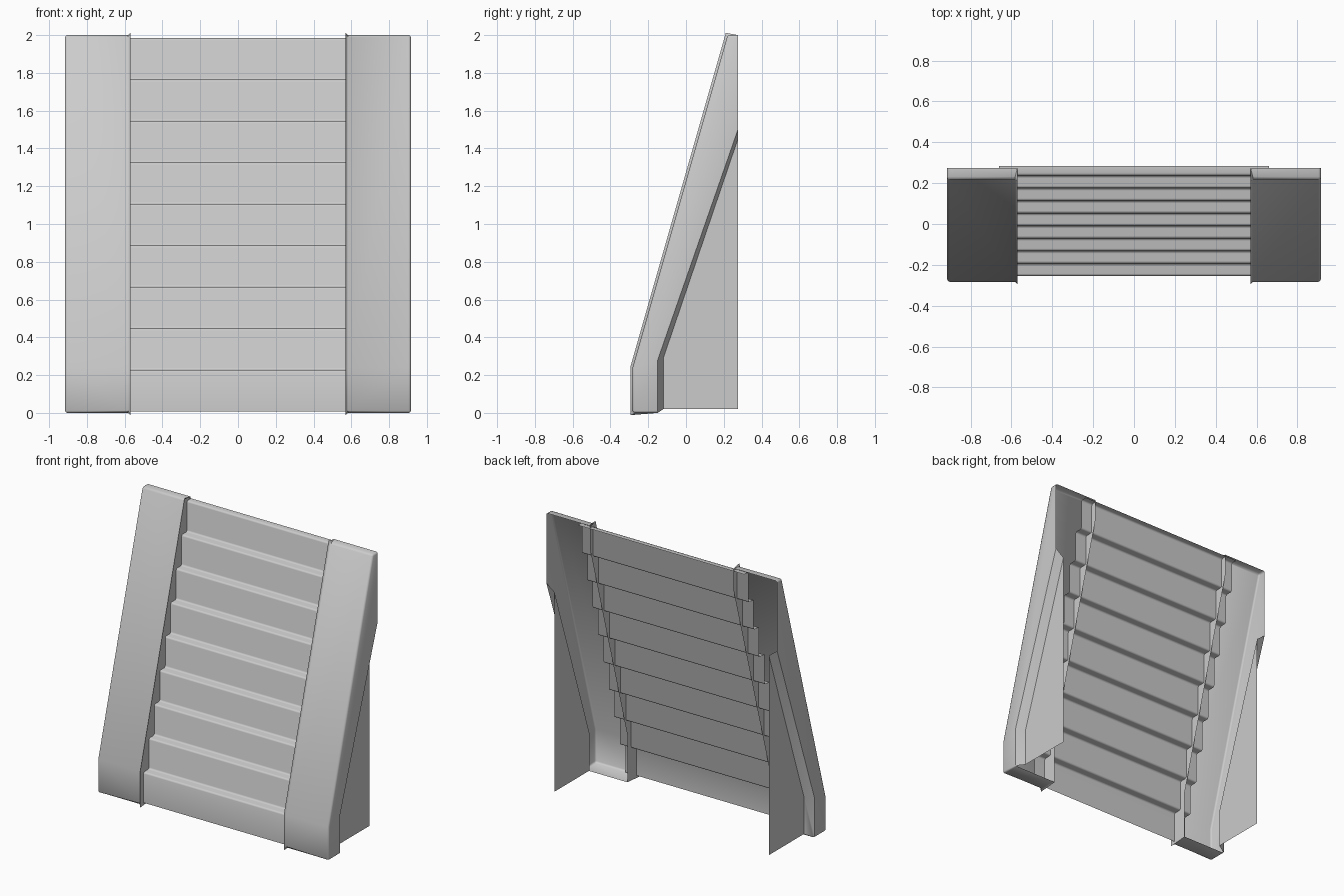
import bpy, bmesh, math

if "Cube" in bpy.data.objects:
    bpy.data.objects.remove(bpy.data.objects["Cube"])

X_IN, X_OUT, X_PANEL = 0.57, 0.915, 0.85


def finish(bm, name, mirror=False):
    bmesh.ops.recalc_face_normals(bm, faces=bm.faces)
    mesh = bpy.data.meshes.new(name)
    bm.to_mesh(mesh)
    bm.free()
    ob = bpy.data.objects.new(name, mesh)
    bpy.context.collection.objects.link(ob)
    bpy.ops.object.select_all(action='DESELECT')
    ob.select_set(True)
    bpy.context.view_layer.objects.active = ob
    bpy.ops.object.shade_smooth_by_angle(angle=math.radians(50))
    if mirror:
        ob.modifiers.new("mirror", 'MIRROR').use_mirror_merge = False
    return ob


def row(bm, x, points):
    return [bm.verts.new((x, y, z)) for y, z in points]


def strip(bm, a, b):
    for i in range(len(a) - 1):
        bm.faces.new((a[i], a[i + 1], b[i + 1], b[i]))


# Side rails: hollow shell, open at the back, with a bent front
front = [(-0.15, 0), (-0.283, 0), (-0.283, 0.24), (0.22, 2), (0.275, 2)]
inner_back = [(0.275, 1.84), (-0.15, 0.34)]
outer_back = [(0.275, 1.50), (-0.15, 0.28)]
bm = bmesh.new()
inner = row(bm, X_IN, front)
outer = row(bm, X_OUT, front)
strip(bm, inner, outer)
bm.faces.new(inner + row(bm, X_IN, inner_back))
fold = row(bm, X_OUT, outer_back)
bm.faces.new(outer + fold)

# Inset side panels, joined to the rail wall by a sloped step
panel = row(bm, X_PANEL, [(0.275, 1.45), (-0.12, 0.29), (-0.12, 0.02)])
strip(bm, fold + [outer[0]], panel)
bm.faces.new(panel + row(bm, X_PANEL, [(0.275, 0.02)]))

# Soft edges around the front of the rail
bm.normal_update()
edges = []
for a, b in zip(inner, inner[1:]):
    edges.append(bm.edges.get((a, b)))
for a, b in zip(outer, outer[1:]):
    edges.append(bm.edges.get((a, b)))
for i in (1, 3):
    edges.append(bm.edges.get((inner[i], outer[i])))
bmesh.ops.bevel(bm, geom=edges, offset=0.012, segments=2, profile=0.5, affect='EDGES')
finish(bm, "side_rail", mirror=True)

# Stepped centre sheet: nine risers with short treads, ends tucked into the rails
steps, rise, run = 9, 0.2195, 0.0615
profile = []
for i in range(steps):
    y, z = -0.255 + i * run, 0.008 + i * rise
    profile += [(y, z), (y, z + rise)]
profile.append((0.283, 1.984))
bm = bmesh.new()
left, right = row(bm, -0.66, profile), row(bm, 0.66, profile)
strip(bm, left, right)
edges = [bm.edges.get((a, b)) for a, b in zip(left[1:-1], right[1:-1])]
bmesh.ops.bevel(bm, geom=edges, offset=0.012, segments=2, profile=0.5, affect='EDGES')
finish(bm, "stepped_sheet")
